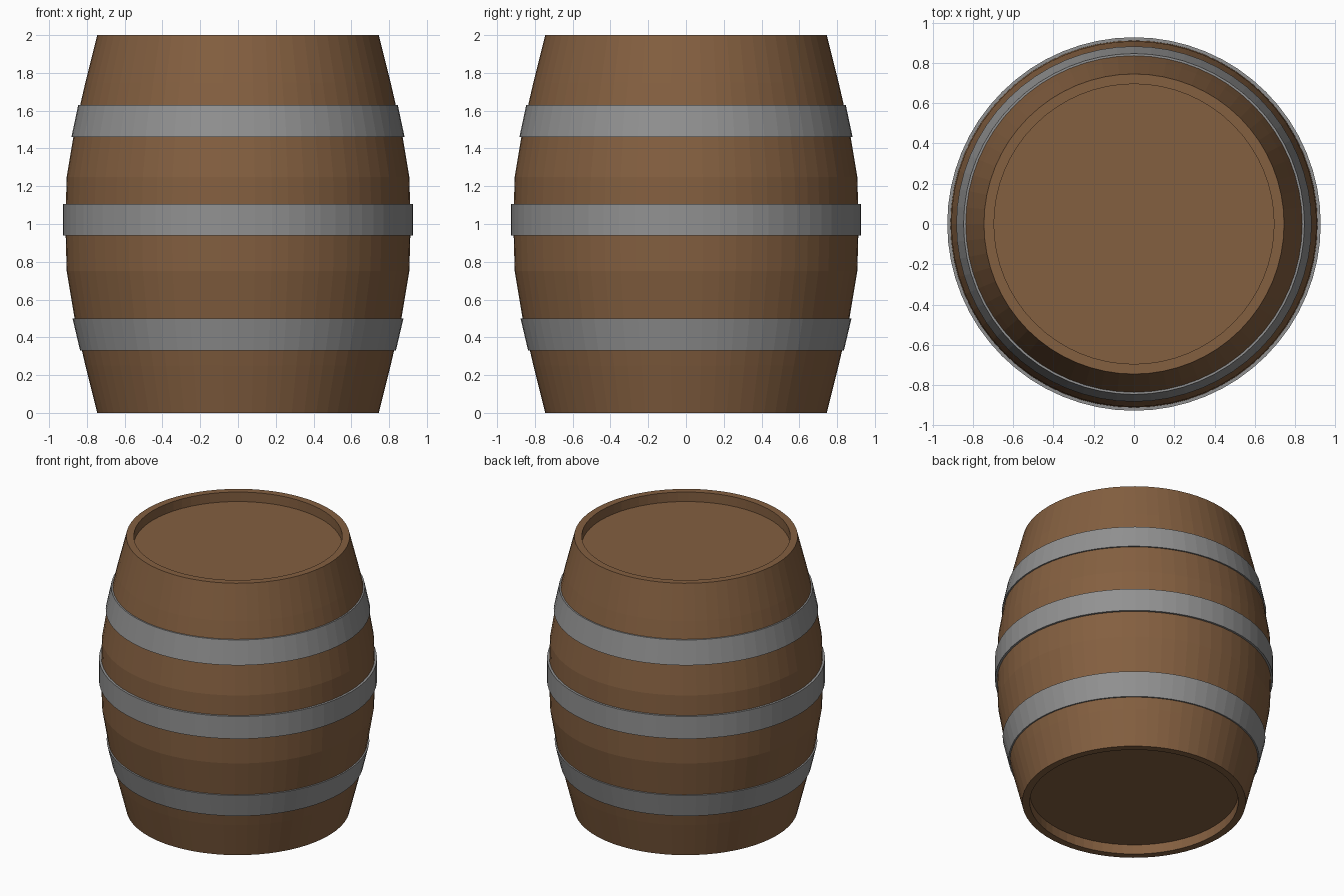
import bpy, bmesh, math

if "Cube" in bpy.data.objects:
    bpy.data.objects.remove(bpy.data.objects["Cube"])

SIDES = 64


def material(name, color):
    m = bpy.data.materials.new(name)
    m.diffuse_color = (*color, 1.0)
    m.use_nodes = True
    m.node_tree.nodes["Principled BSDF"].inputs["Base Color"].default_value = m.diffuse_color
    return m


wood = material("brown_wood", (0.23, 0.115, 0.051))
iron = material("grey_iron", (0.285, 0.285, 0.285))


def lathe(name, profile, mat, closed=False):
    """Revolve (radius, z) points around z; radius 0 ends are left as one flat cap."""
    bm = bmesh.new()
    rings = [[bm.verts.new((r * math.cos(2 * math.pi * i / SIDES),
                            r * math.sin(2 * math.pi * i / SIDES), z))
              for i in range(SIDES)] for r, z in profile]
    pairs = list(zip(rings, rings[1:]))
    if closed:
        pairs.append((rings[-1], rings[0]))
    for a, b in pairs:
        for i in range(SIDES):
            j = (i + 1) % SIDES
            bm.faces.new((a[i], a[j], b[j], b[i]))
    if not closed:
        bm.faces.new(rings[0])
        bm.faces.new(rings[-1])
    bmesh.ops.recalc_face_normals(bm, faces=bm.faces)
    me = bpy.data.meshes.new(name)
    bm.to_mesh(me)
    bm.free()
    me.materials.append(mat)
    ob = bpy.data.objects.new(name, me)
    bpy.context.collection.objects.link(ob)
    return ob


# Barrel body: recessed lids, raised rims and bulging staves
half = [(0.695, 0.07), (0.695, 0.0), (0.745, 0.0),
        (0.808, 0.25), (0.865, 0.5), (0.907, 0.75)]
body = half + [(0.914, 1.0)] + [(r, 2.0 - z) for r, z in reversed(half)]
lathe("barrel_body", body, wood)

# Iron hoops: (name, bottom z, bottom radius, top z, top radius)
for name, z0, r0, z1, r1 in [("lower_hoop", 0.33, 0.836, 0.50, 0.876),
                             ("middle_hoop", 0.94, 0.927, 1.105, 0.927),
                             ("upper_hoop", 1.46, 0.882, 1.63, 0.846)]:
    t = 0.03
    lathe(name, [(r0, z0), (r1, z1), (r1 - t, z1), (r0 - t, z0)], iron, closed=True)
